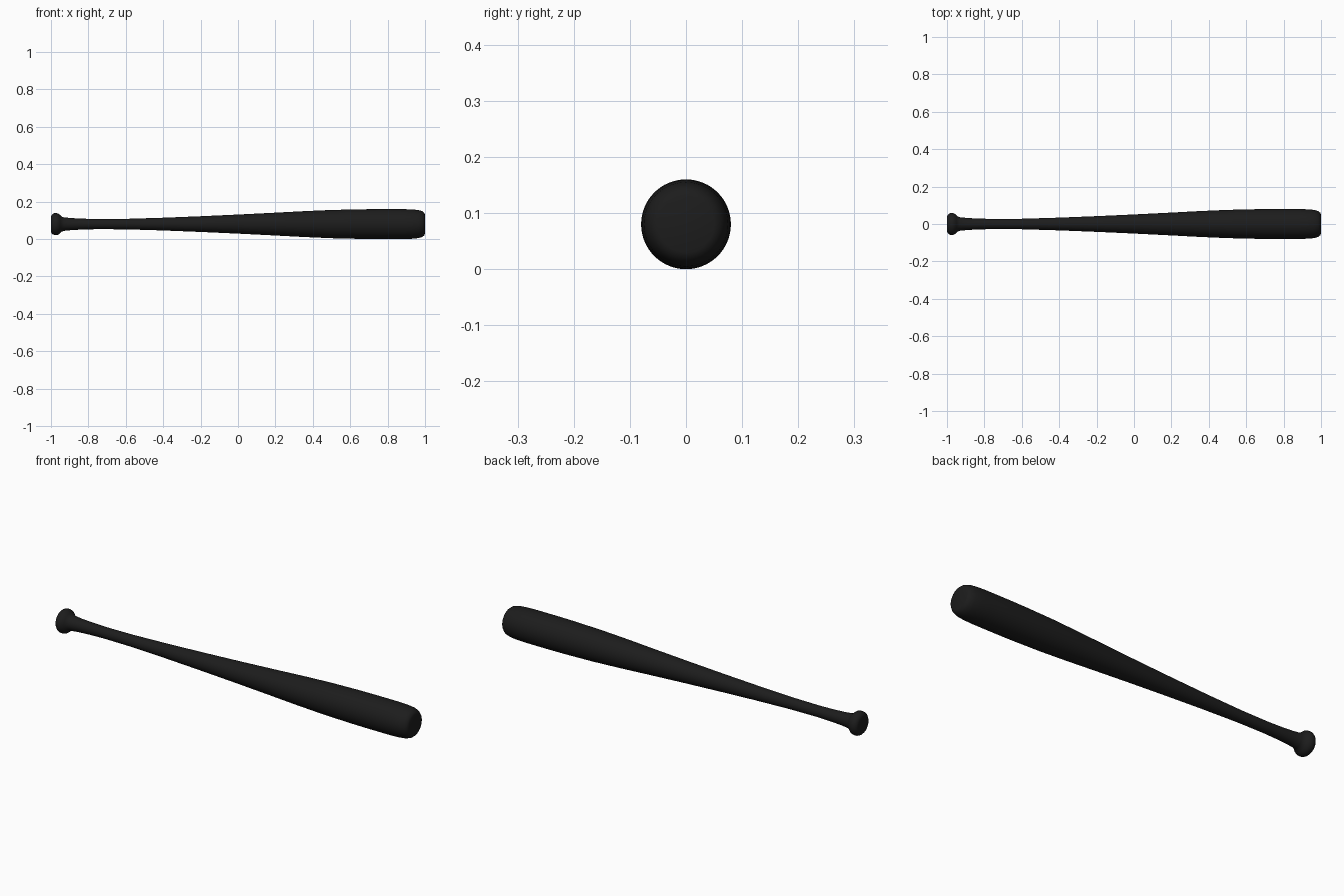
import bpy, bmesh, math

if "Cube" in bpy.data.objects:
    bpy.data.objects.remove(bpy.data.objects["Cube"])

SIDES = 64
AXIS_Z = 0.08

# Bat outline as (x, radius), from the knob to the barrel tip
profile = [
    (-1.0, 0.040), (-0.997, 0.048), (-0.99, 0.055), (-0.98, 0.059), (-0.97, 0.059),
    (-0.96, 0.056), (-0.95, 0.048), (-0.942, 0.040), (-0.93, 0.036), (-0.89, 0.032),
    (-0.83, 0.029), (-0.75, 0.027), (-0.60, 0.028), (-0.40, 0.034), (-0.20, 0.042),
    (0.0, 0.051), (0.20, 0.061), (0.35, 0.069), (0.50, 0.0755), (0.65, 0.079),
    (0.75, 0.08), (0.88, 0.08), (0.93, 0.0785), (0.965, 0.075), (0.985, 0.069),
    (0.996, 0.060), (1.0, 0.050),
]

# Spin the outline into rings, then bridge and cap them
bm = bmesh.new()
rings = []
for x, r in profile:
    rings.append([bm.verts.new((x, r * math.cos(a), AXIS_Z + r * math.sin(a)))
                  for a in (2 * math.pi * i / SIDES for i in range(SIDES))])
for a, b in zip(rings, rings[1:]):
    for i in range(SIDES):
        j = (i + 1) % SIDES
        bm.faces.new((a[i], a[j], b[j], b[i]))
bm.faces.new(rings[0])
bm.faces.new(rings[-1])
bmesh.ops.recalc_face_normals(bm, faces=bm.faces[:])

mesh = bpy.data.meshes.new("baseball_bat")
bm.to_mesh(mesh)
bm.free()
bat = bpy.data.objects.new("baseball_bat", mesh)
bpy.context.collection.objects.link(bat)

# Black finish
black = bpy.data.materials.new("black_finish")
black.diffuse_color = (0.012, 0.012, 0.012, 1)
black.use_nodes = True
black.node_tree.nodes["Principled BSDF"].inputs["Base Color"].default_value = black.diffuse_color
mesh.materials.append(black)

# Smooth shading
bpy.context.view_layer.objects.active = bat
bat.select_set(True)
bpy.ops.object.shade_smooth_by_angle(angle=math.radians(50))
